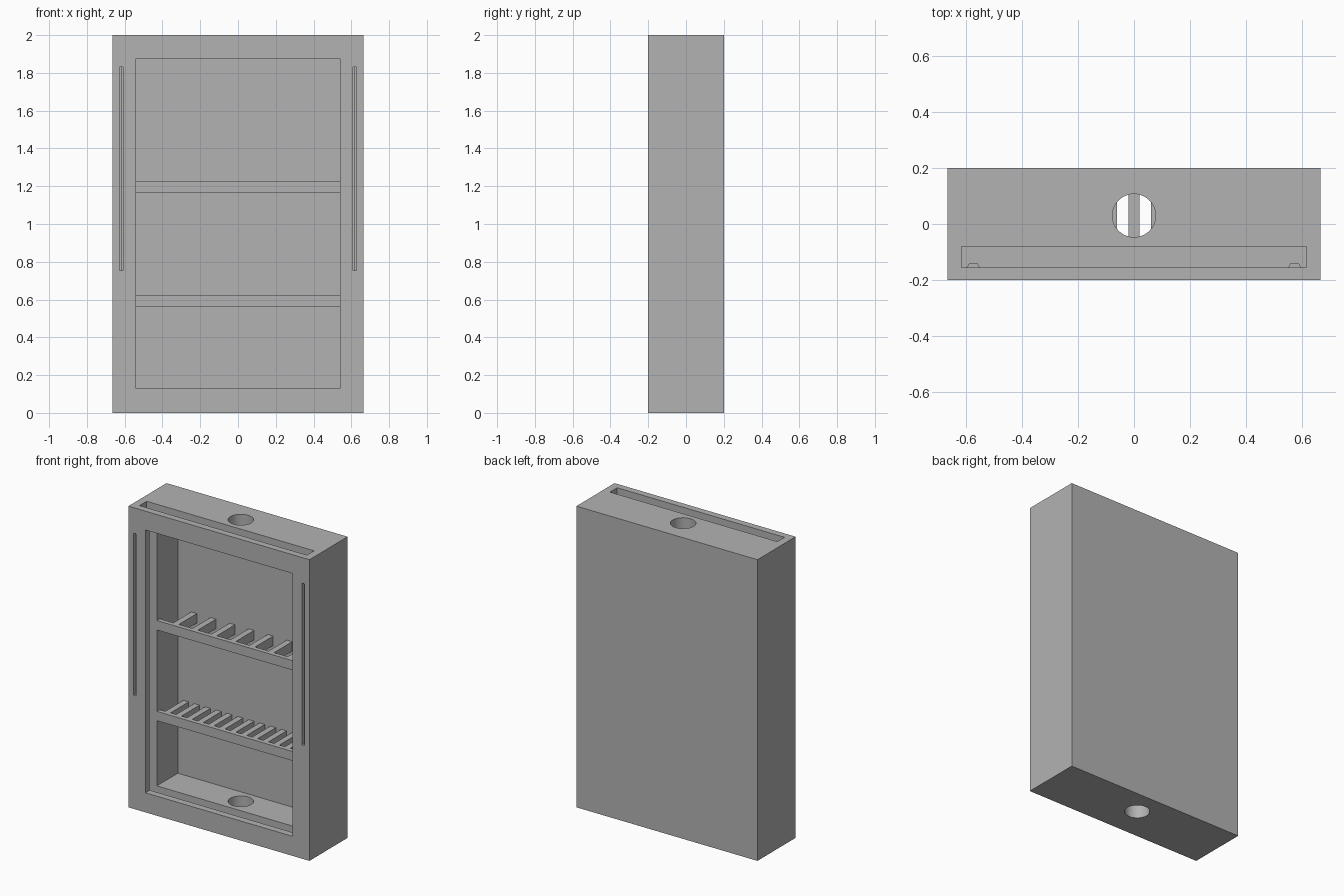
import bpy
import bmesh

cube = bpy.data.objects.get("Cube")
if cube:
    bpy.data.objects.remove(cube, do_unlink=True)

grey = bpy.data.materials.new("matte grey")
grey.use_nodes = True
colour = (0.45, 0.45, 0.45, 1)
grey.diffuse_color = colour
grey.node_tree.nodes["Principled BSDF"].inputs["Base Color"].default_value = colour


def finish(name, bm):
    bmesh.ops.recalc_face_normals(bm, faces=bm.faces)
    mesh = bpy.data.meshes.new(name)
    bm.to_mesh(mesh)
    bm.free()
    mesh.materials.append(grey)
    obj = bpy.data.objects.new(name, mesh)
    bpy.context.collection.objects.link(obj)
    return obj


def box(name, x, y, z):
    """Box from (min, max) pairs."""
    bm = bmesh.new()
    bmesh.ops.create_cube(bm, size=1)
    for v in bm.verts:
        v.co = [r[0] if c < 0 else r[1] for c, r in zip(v.co, (x, y, z))]
    return finish(name, bm)


def extrude_outline(name, points, z0, z1):
    bm = bmesh.new()
    face = bm.faces.new([bm.verts.new((x, y, z0)) for x, y in points])
    out = bmesh.ops.extrude_face_region(bm, geom=[face])
    for v in out["geom"]:
        if isinstance(v, bmesh.types.BMVert):
            v.co.z = z1
    return finish(name, bm)


def cut(target, cutter):
    cutter.hide_render = True
    mod = target.modifiers.new("cut", "BOOLEAN")
    mod.operation = "DIFFERENCE"
    mod.solver = "EXACT"
    mod.object = cutter
    bpy.context.view_layer.objects.active = target
    bpy.ops.object.modifier_apply(modifier=mod.name)
    bpy.data.objects.remove(cutter, do_unlink=True)


# Main dimensions
inner = 0.54                # half width of the window and cavity
floor_z, ceiling_z = 0.13, 1.875
slot_front, slot_back = -0.155, -0.08
cavity_back = 0.14

# Case with the display cavity, sliding-panel slot, side slits and cable holes
case = box("case", (-0.665, 0.665), (-0.2, 0.2), (0, 2))
cut(case, box("cavity_cutter", (-inner, inner), (-0.3, cavity_back), (floor_z, ceiling_z)))
cut(case, box("slot_cutter", (-0.615, 0.615), (slot_front, slot_back), (0.055, 2.1)))
for s in (-1, 1):
    xs = sorted((s * 0.61, s * 0.628))
    cut(case, box("slit_cutter", xs, (-0.3, -0.15), (0.755, 1.83)))
for z in (0, 2):
    bm = bmesh.new()
    bmesh.ops.create_cone(bm, cap_ends=True, segments=48, radius1=0.077,
                          radius2=0.077, depth=0.4)
    bmesh.ops.translate(bm, verts=bm.verts, vec=(0, 0.03, z))
    cut(case, finish("hole_cutter", bm))


# Shelves: a front rail with evenly spaced teeth reaching the back wall
def comb_shelf(name, z0, z1, teeth, width):
    rail = -0.05
    pitch = (2 * inner + width) / (teeth + 1)
    points = [(-inner, slot_back), (inner, slot_back), (inner, rail)]
    for i in reversed(range(teeth)):
        x = (i - (teeth - 1) / 2) * pitch
        r, l = x + width / 2, x - width / 2
        points += [(r, rail), (r, cavity_back), (l, cavity_back), (l, rail)]
    points.append((-inner, rail))
    return extrude_outline(name, points, z0, z1)


comb_shelf("upper_shelf", 1.165, 1.228, 7, 0.04)
comb_shelf("lower_shelf", 0.563, 0.625, 13, 0.039)

# Small tapered catches behind the front frame, inside the slot
for side, s in (("left", 1), ("right", -1)):
    outline = [(s * 0.55, slot_front), (s * 0.595, slot_front),
               (s * 0.588, -0.14), (s * 0.557, -0.14)]
    extrude_outline(side + "_catch", outline, 1.77, 1.83)

# Keep flat faces crisp and hole walls smooth
bpy.ops.object.select_all(action="DESELECT")
case.select_set(True)
bpy.context.view_layer.objects.active = case
bpy.ops.object.shade_smooth_by_angle(angle=0.5)
